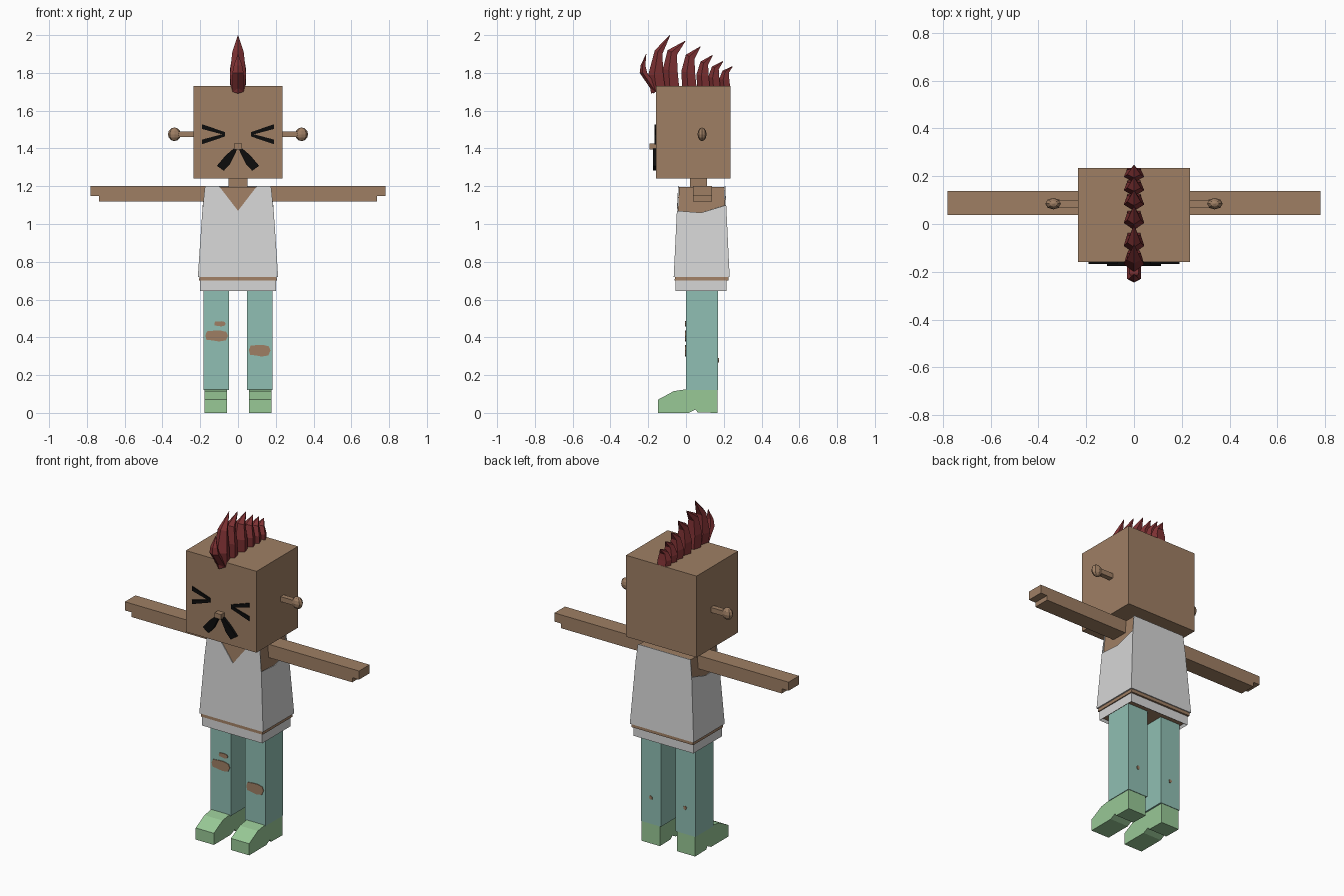
import bpy
import bmesh

cube = bpy.data.objects.get("Cube")
if cube:
    bpy.data.objects.remove(cube, do_unlink=True)


def material(name, *rgb):
    lin = [((c / 255 + 0.055) / 1.055) ** 2.4 for c in rgb] + [1]
    m = bpy.data.materials.new(name)
    m.use_nodes = True
    m.diffuse_color = lin
    m.node_tree.nodes["Principled BSDF"].inputs["Base Color"].default_value = lin
    return m


SKIN = material("tan skin", 159, 127, 100)
SHIRT = material("light grey cloth", 214, 214, 214)
TEAL = material("teal denim", 144, 191, 179)
GREEN = material("green shoe", 152, 200, 150)
HAIR = material("dark red hair", 128, 50, 52)
BLACK = material("black", 12, 12, 12)


def finish(bm, name, *mats, fix=True):
    if fix:
        bmesh.ops.recalc_face_normals(bm, faces=bm.faces)
    me = bpy.data.meshes.new(name)
    bm.to_mesh(me)
    bm.free()
    for m in mats:
        me.materials.append(m)
    ob = bpy.data.objects.new(name, me)
    bpy.context.collection.objects.link(ob)
    return ob


def loft(name, rings, mat):
    """Skin equal-length point rings and cap both ends."""
    bm = bmesh.new()
    vs = [[bm.verts.new(p) for p in r] for r in rings]
    n = len(vs[0])
    for a, b in zip(vs, vs[1:]):
        for i in range(n):
            j = (i + 1) % n
            bm.faces.new((a[i], a[j], b[j], b[i]))
    bm.faces.new(vs[0])
    bm.faces.new(vs[-1])
    return finish(bm, name, mat)


def prism_y(name, pts, y0, y1, mat):
    return loft(name, [[(x, y, z) for x, z in pts] for y in (y0, y1)], mat)


def prism_x(name, pts, x0, x1, mat):
    return loft(name, [[(x, y, z) for y, z in pts] for x in (x0, x1)], mat)


def rect(x0, x1, y0, y1, z):
    return [(x0, y0, z), (x1, y0, z), (x1, y1, z), (x0, y1, z)]


def box(name, x0, x1, y0, y1, z0, z1, mat):
    return loft(name, [rect(x0, x1, y0, y1, z) for z in (z0, z1)], mat)


# Head, neck and nose
box("head", -0.235, 0.235, -0.16, 0.235, 1.24, 1.73, SKIN)
box("neck", -0.05, 0.05, 0.02, 0.11, 1.17, 1.25, SKIN)
box("nose", -0.022, 0.022, -0.193, -0.15, 1.395, 1.425, SKIN)


# Shirt outline at a given height
def sx(z):
    return 0.18 + (1.2 - z) * 0.068


def fy(z):
    return -0.042 - (1.2 - z) * 0.048


def by(z):
    return 0.208 + (1.2 - z) * 0.048


# Bare torso, just inside the shirt
loft("torso", [rect(-sx(z) + 0.008, sx(z) - 0.008, fy(z) + 0.006, by(z) - 0.006, z)
               for z in (0.7, 1.197)], SKIN)

# Sleeveless shirt with a V neck and open sides
bm = bmesh.new()
half = [(0.175, 1.2), (0.1, 1.2)]
front = [(-sx(0.72), 0.72), (sx(0.72), 0.72), (sx(1.07), 1.07), *half,
         (0, 1.07), *[(-x, z) for x, z in reversed(half)], (-sx(1.07), 1.07)]
bm.faces.new([bm.verts.new((x, fy(z), z)) for x, z in front])
back = [(sx(0.72), 0.72), (-sx(0.72), 0.72), (-sx(1.1), 1.1), (-0.175, 1.2),
        (0.175, 1.2), (sx(1.1), 1.1)]
bm.faces.new([bm.verts.new((x, by(z), z)) for x, z in back])
for s in (1, -1):
    side = [(fy(0.72), 0.72), (by(0.72), 0.72), (by(1.1), 1.1), (0.08, 1.06), (fy(1.07), 1.07)]
    f = [bm.verts.new((s * sx(z), y, z)) for y, z in side]
    bm.faces.new(f if s > 0 else f[::-1])
bm.faces.new([bm.verts.new(p) for p in reversed(rect(-sx(0.72), sx(0.72), fy(0.72), by(0.72), 0.72))])
bmesh.ops.remove_doubles(bm, verts=bm.verts, dist=0.0001)
shirt = finish(bm, "shirt", SHIRT, fix=False)
solid = shirt.modifiers.new("thickness", "SOLIDIFY")
solid.thickness = 0.004

# Shirt hem, recessed underneath with skin showing
hem = box("shirt_hem", -0.2, 0.2, -0.055, 0.215, 0.645, 0.725, SHIRT)
hem.data.materials.append(SKIN)
bm = bmesh.new()
bm.from_mesh(hem.data)
under = [f for f in bm.faces if f.normal.z < -0.9]
bmesh.ops.inset_individual(bm, faces=under, thickness=0.012, depth=-0.015)
for f in under:
    f.material_index = 1
bm.to_mesh(hem.data)
bm.free()

# Paired parts
for s, side in ((1, "left"), (-1, "right")):
    def flip(pts):
        return [(s * x, z) for x, z in pts]

    # Arm with a stepped hand
    arm = [(0.165, 1.12), (0.735, 1.12), (0.735, 1.148), (0.78, 1.148), (0.78, 1.2), (0.165, 1.2)]
    prism_y(side + "_arm", flip(arm), 0.038, 0.138, SKIN)

    # Ear on a stalk
    box(side + "_ear_stalk", s * 0.22, s * 0.32, 0.07, 0.1, 1.46, 1.49, SKIN)
    bm = bmesh.new()
    bmesh.ops.create_uvsphere(bm, u_segments=8, v_segments=6, radius=1)
    for v in bm.verts:
        v.co = (s * 0.337 + v.co.x * 0.034, 0.085 + v.co.y * 0.024, 1.475 + v.co.z * 0.036)
    finish(bm, side + "_ear", SKIN)

    # Squeezed-shut eye: two wedge strokes
    for k, part in ((1, "upper"), (-1, "lower")):
        stroke = [(0.07, 1.475 + k * 0.012), (0.07, 1.475 - k * 0.004),
                  (0.19, 1.475 + k * 0.028), (0.19, 1.475 + k * 0.053)]
        prism_y(f"{side}_eye_{part}", flip(stroke), -0.167, -0.155, BLACK)

    # Moustache half
    tache = [(0.006, 1.392), (0.02, 1.402), (0.065, 1.363), (0.112, 1.308),
             (0.075, 1.282), (0.042, 1.318)]
    prism_y(side + "_moustache", flip(tache), -0.176, -0.155, BLACK)

    # Leg and small hole at the back
    box(side + "_leg", s * 0.048, s * 0.182, 0, 0.17, 0.12, 0.66, TEAL)
    hole = [(0.105, 0.27), (0.118, 0.267), (0.125, 0.28), (0.117, 0.29), (0.106, 0.286)]
    prism_y(side + "_back_hole", flip(hole), 0.165, 0.174, SKIN)

    # Shoe with an arch notch under the heel
    shoe = [(-0.148, 0), (0.015, 0), (0.05, 0.018), (0.062, 0.002), (0.167, 0),
            (0.167, 0.125), (0, 0.125), (-0.065, 0.115), (-0.148, 0.07)]
    prism_x(side + "_shoe", shoe, s * 0.057, s * 0.178, GREEN)

# Ragged knee holes: centre x, centre z, half width, half height
ragged = [(-1, 0.1), (-0.85, 0.8), (-0.3, 0.9), (0.3, 0.95), (0.85, 0.7), (1, 0),
          (0.8, -0.8), (0.2, -1), (-0.4, -0.8), (-0.9, -0.7)]
for name, cx, cz, w, h in (("right_knee_hole", -0.113, 0.408, 0.06, 0.03),
                           ("right_thigh_hole", -0.096, 0.472, 0.03, 0.014),
                           ("left_knee_hole", 0.115, 0.33, 0.057, 0.032)):
    prism_y(name, [(cx + x * w, cz + z * h) for x, z in ragged], -0.004, 0.004, SKIN)


# Crest of curved spikes; each ring is front y, z, back y, z, half width
def spike(name, rings):
    loops = []
    for y0, z0, y1, z1, w in rings:
        section = [(0, 0), (1, 0.4), (0.65, 1), (-0.65, 1), (-1, 0.4)]
        loops.append([(x * w, y0 + (y1 - y0) * t, z0 + (z1 - z0) * t) for x, t in section])
    loft(name, loops, HAIR)


spike("front_spike", [(-0.17, 1.69, -0.15, 1.72, 0.03), (-0.245, 1.8, -0.205, 1.8, 0.03),
                      (-0.24, 1.84, -0.215, 1.84, 0.022), (-0.212, 1.9, -0.21, 1.9, 0.001)])
spike("tall_spike", [(-0.185, 1.69, -0.11, 1.72, 0.035), (-0.2, 1.79, -0.12, 1.79, 0.043),
                     (-0.165, 1.92, -0.125, 1.9, 0.03), (-0.086, 2.0, -0.084, 1.998, 0.001)])
tips = [(-0.118, -0.005, 1.97), (-0.02, 0.075, 1.94), (0.06, 0.14, 1.895),
        (0.122, 0.195, 1.862), (0.18, 0.245, 1.835)]
for i, (y, ty, tz) in enumerate(tips):
    h = tz - 1.72
    d = 0.055 + 0.2 * (h - 0.115)
    spike(f"crest_spike_{i + 1}", [
        (y, 1.72, y + d, 1.72, 0.04),
        (y - 0.005, 1.72 + h * 0.4, y + d * 0.9, 1.72 + h * 0.35, 0.043),
        (y + d * 0.25, 1.72 + h * 0.8, y + d * 0.85, 1.72 + h * 0.7, 0.028),
        (ty, tz, ty + 0.002, tz - 0.002, 0.001)])
